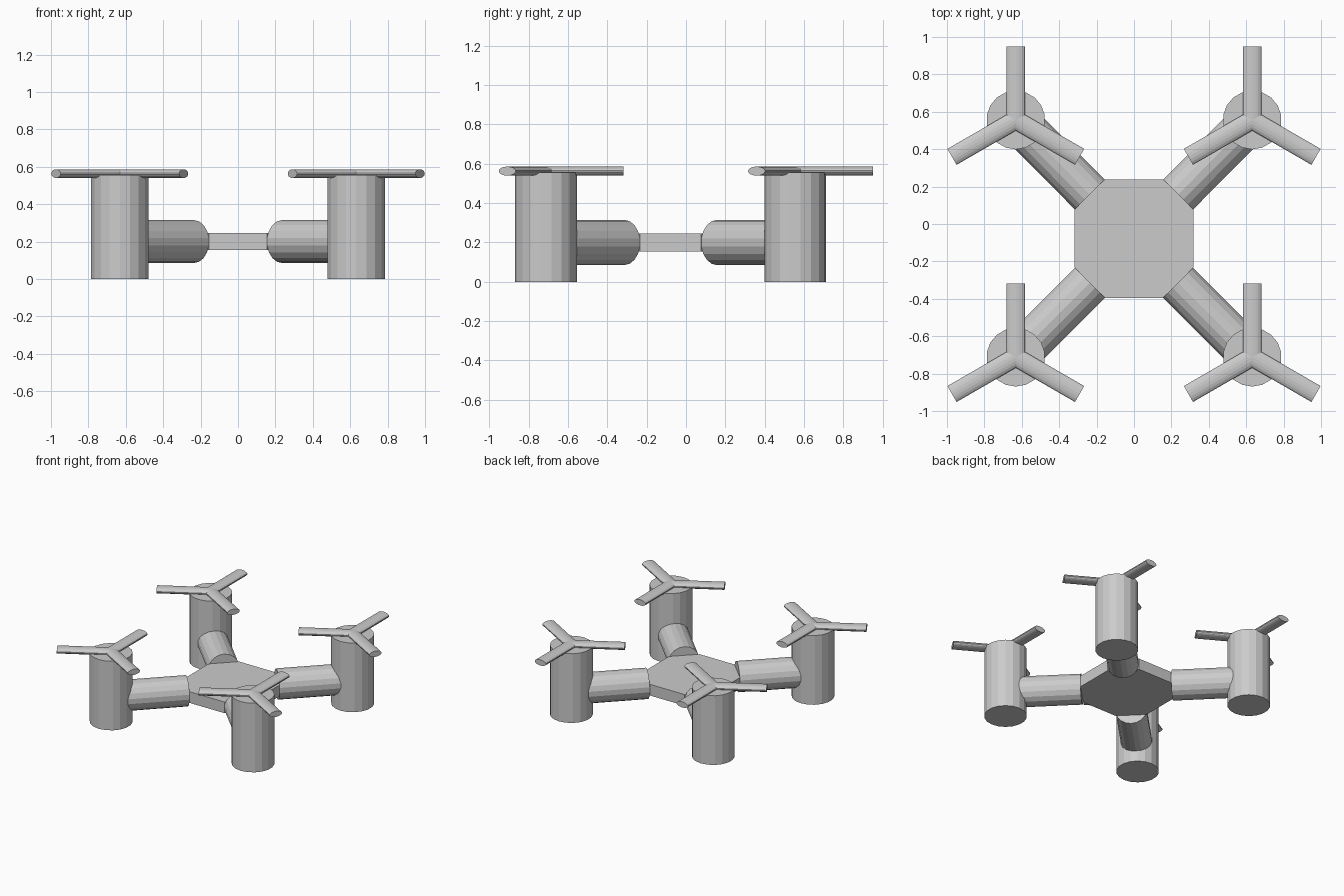
import bpy, bmesh
from math import radians, cos, sin
from mathutils import Vector

if "Cube" in bpy.data.objects:
    bpy.data.objects.remove(bpy.data.objects["Cube"])

CX, CY, MID = 0.632, 0.634, -0.078   # pod offsets and body centre in y
SIDES = 18


def rod(name, a, b, rx, ry):
    """Capped rod from a to b, rx wide and ry tall in cross-section."""
    a, b = Vector(a), Vector(b)
    d = b - a
    bpy.ops.mesh.primitive_cylinder_add(vertices=SIDES, radius=1, depth=1)
    ob = bpy.context.object
    ob.name = name
    ob.location = (a + b) / 2
    ob.scale = (rx, ry, d.length)
    if d.x or d.y:
        ob.rotation_mode = 'QUATERNION'
        ob.rotation_quaternion = d.to_track_quat('Z', 'Y')
    return ob


# Octagonal centre plate
outline = [(0.317, -0.155), (0.317, 0.155), (0.155, 0.317), (-0.155, 0.317),
           (-0.317, 0.155), (-0.317, -0.155), (-0.155, -0.317), (0.155, -0.317)]
bm = bmesh.new()
face = bm.faces.new([bm.verts.new((x, y + MID, 0.155)) for x, y in outline])
top = bmesh.ops.extrude_face_region(bm, geom=[face])["geom"]
bmesh.ops.translate(bm, vec=(0, 0, 0.09),
                    verts=[v for v in top if isinstance(v, bmesh.types.BMVert)])
bmesh.ops.recalc_face_normals(bm, faces=bm.faces)
mesh = bpy.data.meshes.new("centre_plate")
bm.to_mesh(mesh)
bm.free()
bpy.context.collection.objects.link(bpy.data.objects.new("centre_plate", mesh))

# Four corners: arm, motor pod and three-blade rotor
for sx, xn in ((-1, "left"), (1, "right")):
    for sy, yn in ((-1, "front"), (1, "back")):
        tag = f"{yn}_{xn}"
        x, y = sx * CX, MID + sy * CY
        rod(f"{tag}_arm", (sx * 0.236, MID + sy * 0.236, 0.2),
            (x, y, 0.2), 0.115, 0.115)
        rod(f"{tag}_motor_pod", (x, y, 0), (x, y, 0.557), 0.157, 0.157)
        for i in range(3):
            t = radians(90 + 120 * i)
            rod(f"{tag}_blade_{i + 1}", (x, y, 0.563),
                (x + 0.394 * cos(t), y + 0.394 * sin(t), 0.563), 0.05, 0.023)
